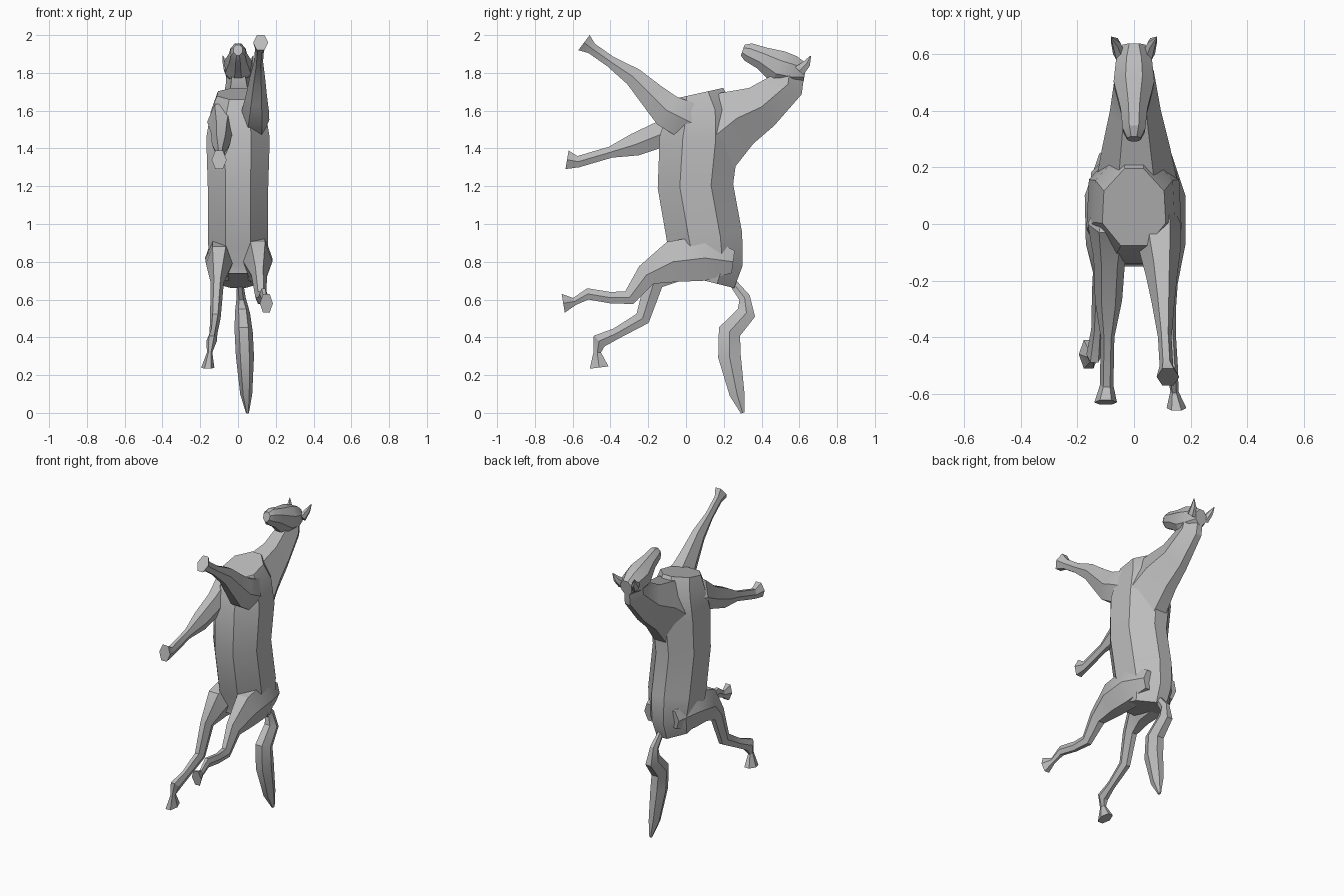
import bpy
import bmesh
import math

default_cube = bpy.data.objects.get("Cube")
if default_cube:
    bpy.data.objects.remove(default_cube, do_unlink=True)

grey = bpy.data.materials.new("plain_grey")
grey.use_nodes = True
grey_value = (0.5, 0.5, 0.5, 1)
grey.diffuse_color = grey_value
grey.node_tree.nodes["Principled BSDF"].inputs["Base Color"].default_value = grey_value


def cross_section(sides, ridge):
    """Flat-sided polygon spanning one unit each way; ridge narrows one edge."""
    reach = math.cos(math.pi / sides)
    widest = max(abs(math.sin(math.pi * (2 * i + 1) / sides)) for i in range(sides))
    points = []
    for i in range(sides):
        angle = math.pi * (2 * i + 1) / sides
        depth = math.cos(angle) / reach
        width = math.sin(angle) / widest
        points.append((depth, width * (1 - ridge * max(depth, 0) ** 2)))
    return points


def loft(name, start_x, end_x, path, flatness=0.8, sides=6, ridge=0):
    """Skin a cross-section square to a path of (y, z, radius) points.
    The part drifts from start_x to end_x; flatness scales its width."""
    section = cross_section(sides, ridge)
    last = len(path) - 1
    bm = bmesh.new()
    rings = []
    for index, (y, z, radius) in enumerate(path):
        before = path[max(index - 1, 0)]
        after = path[min(index + 1, last)]
        run = after[0] - before[0]
        rise = after[1] - before[1]
        length = math.hypot(run, rise)
        centre = start_x + (end_x - start_x) * index / last
        rings.append([
            bm.verts.new((centre + width * radius * flatness,
                          y + depth * radius * rise / length,
                          z - depth * radius * run / length))
            for depth, width in section])
    for lower, upper in zip(rings, rings[1:]):
        for i in range(sides):
            j = (i + 1) % sides
            bm.faces.new((lower[i], lower[j], upper[j], upper[i]))
    bm.faces.new(rings[0])
    bm.faces.new(rings[-1])
    bmesh.ops.recalc_face_normals(bm, faces=bm.faces)

    mesh = bpy.data.meshes.new(name)
    bm.to_mesh(mesh)
    bm.free()
    mesh.materials.append(grey)
    part = bpy.data.objects.new(name, mesh)
    bpy.context.collection.objects.link(part)
    bpy.ops.object.select_all(action="DESELECT")
    part.select_set(True)
    bpy.context.view_layer.objects.active = part
    bpy.ops.object.shade_smooth_by_angle(angle=math.radians(25))


# Trunk, from the rump up to the chest, with a narrow back
loft("torso", 0, 0, [
    (.1, .7, .16), (.12, .78, .18), (.1, .92, .2), (.05, 1.2, .2),
    (.07, 1.45, .21), (.08, 1.6, .18), (.06, 1.69, .14),
], sides=8, ridge=0.3)

# Neck, from the withers to the poll, with a narrow crest
loft("neck", .01, 0, [
    (.12, 1.44, .2), (.27, 1.56, .16), (.4, 1.62, .12),
    (.54, 1.74, .09), (.55, 1.82, .08),
], flatness=0.75, ridge=0.4)

# Head, from the muzzle to the poll, with a narrow jaw
loft("head", 0, 0, [
    (.3, 1.92, .03), (.33, 1.91, .05), (.4, 1.88, .06),
    (.49, 1.83, .09), (.57, 1.81, .08), (.63, 1.8, .05),
], sides=8, ridge=0.3)

# Pointed ears
for label, side in (("left", 1), ("right", -1)):
    loft(label + "_ear", side * .05, side * .08,
         [(.6, 1.81, .03), (.64, 1.85, .02), (.66, 1.89, .002)])

# Raised foreleg, shoulder to hoof
loft("left_foreleg", .08, .12, [
    (.1, 1.5, .05), (0, 1.55, .1), (-.1, 1.6, .09), (-.18, 1.68, .07),
    (-.28, 1.78, .05), (-.4, 1.86, .03), (-.5, 1.93, .03), (-.54, 1.96, .05),
])

# Outstretched foreleg, shoulder to hoof
loft("right_foreleg", -.08, -.1, [
    (.1, 1.55, .05), (0, 1.54, .1), (-.12, 1.48, .07), (-.27, 1.42, .06),
    (-.4, 1.38, .03), (-.57, 1.33, .03), (-.63, 1.34, .05),
])

# Hind leg kicked forward, haunch to hoof
loft("left_hind_leg", .09, .15, [
    (.25, .8, .06), (.1, .82, .12), (-.07, .8, .11), (-.21, .73, .06),
    (-.3, .61, .04), (-.4, .61, .03), (-.52, .63, .03), (-.59, .59, .02),
    (-.65, .58, .05),
], flatness=0.7)

# Hind leg hanging lower, haunch to hoof
loft("right_hind_leg", -.08, -.16, [
    (.25, .8, .06), (.1, .82, .12), (-.07, .79, .1), (-.17, .69, .05),
    (-.23, .5, .04), (-.37, .42, .03), (-.46, .38, .04), (-.47, .32, .02),
    (-.46, .24, .05),
], flatness=0.7)

# Tail, root to tip
loft("tail", .01, .05, [
    (.24, .7, .02), (.31, .61, .03), (.32, .53, .05), (.23, .43, .06),
    (.23, .3, .06), (.27, .1, .04), (.3, 0, .01),
])
